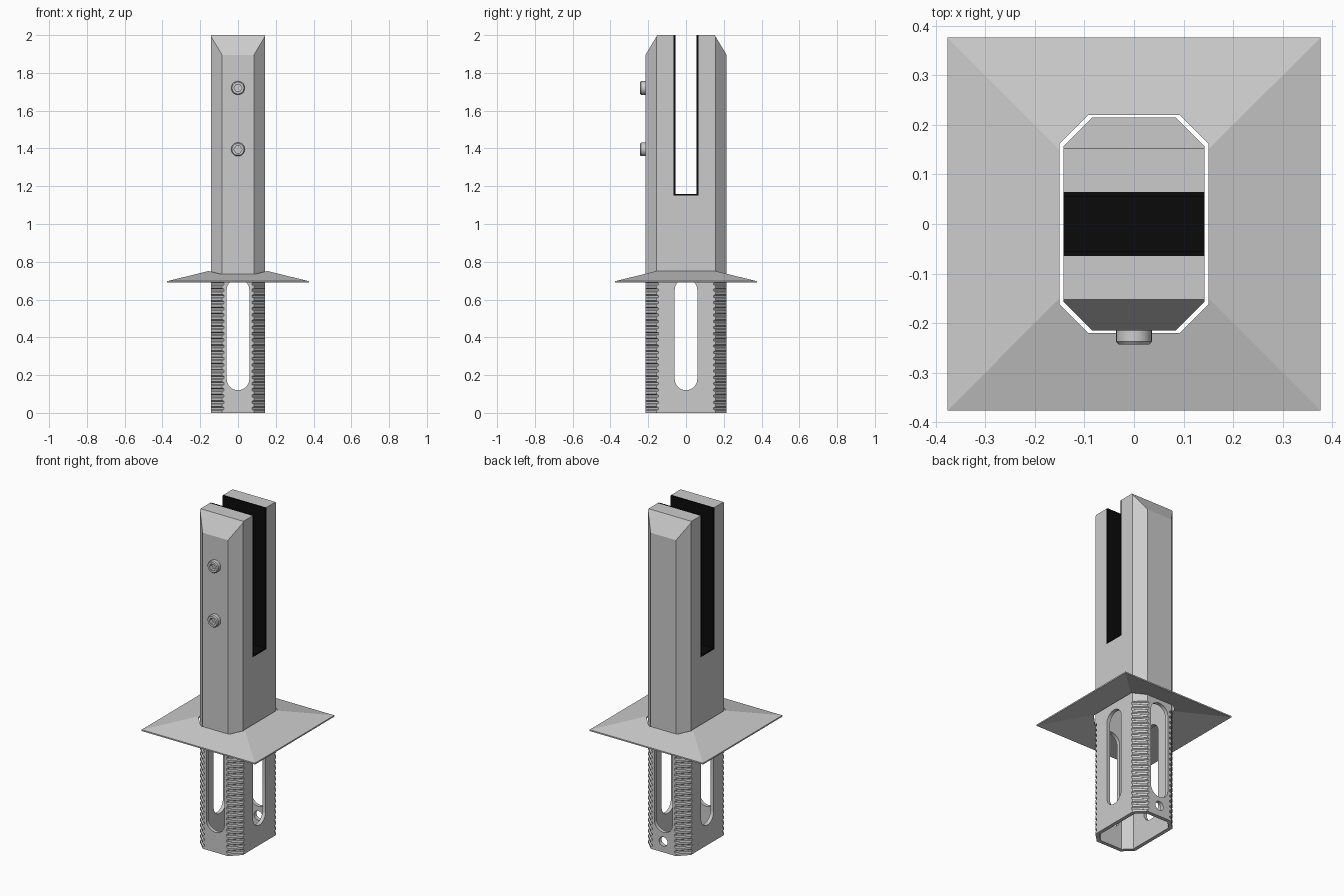
import bpy, bmesh
from math import pi, cos, sin
from mathutils import Matrix

if "Cube" in bpy.data.objects:
    bpy.data.objects.remove(bpy.data.objects["Cube"])


def finish(name, bm):
    bmesh.ops.recalc_face_normals(bm, faces=bm.faces)
    me = bpy.data.meshes.new(name)
    bm.to_mesh(me)
    bm.free()
    ob = bpy.data.objects.new(name, me)
    bpy.context.collection.objects.link(ob)
    return ob


def loft(name, rings):
    """Closed solid through rings of equal point count."""
    bm = bmesh.new()
    vs = [[bm.verts.new(p) for p in r] for r in rings]
    n = len(vs[0])
    for a, b in zip(vs, vs[1:]):
        for i in range(n):
            j = (i + 1) % n
            bm.faces.new((a[i], a[j], b[j], b[i]))
    bm.faces.new(vs[0][::-1])
    bm.faces.new(vs[-1])
    return finish(name, bm)


def prism(name, pts, axis, lo, hi):
    """Extrude a 2D profile along an axis."""
    place = {'x': lambda u, v, t: (t, u, v),
             'y': lambda u, v, t: (u, t, v),
             'z': lambda u, v, t: (u, v, t)}[axis]
    return loft(name, [[place(u, v, t) for u, v in pts] for t in (lo, hi)])


def octagon(a, b, c):
    """Chamfered rectangle, half sizes a and b, chamfer c."""
    return [(a, c - b), (a, b - c), (a - c, b), (c - a, b),
            (-a, b - c), (-a, c - b), (c - a, -b), (a - c, -b)]


def circle(r, n, v=0.0):
    return [(r * cos(2 * pi * i / n), v + r * sin(2 * pi * i / n)) for i in range(n)]


def stadium(r, z0, z1, n=12):
    return ([(r * cos(pi * i / n), z1 - r + r * sin(pi * i / n)) for i in range(n + 1)] +
            [(-r * cos(pi * i / n), z0 + r - r * sin(pi * i / n)) for i in range(n + 1)])


def select(ob):
    bpy.ops.object.select_all(action='DESELECT')
    ob.select_set(True)
    bpy.context.view_layer.objects.active = ob


def cut(ob, cutter):
    cutter.hide_render = True
    m = ob.modifiers.new("cut", 'BOOLEAN')
    m.operation = 'DIFFERENCE'
    m.solver = 'EXACT'
    m.object = cutter
    select(ob)
    bpy.ops.object.modifier_apply(modifier=m.name)
    bpy.data.objects.remove(cutter)


def smooth(ob):
    select(ob)
    bpy.ops.object.shade_smooth_by_angle(angle=pi / 7)


A, B, C = 0.142, 0.215, 0.058

# Post with grooved corners on the buried part
levels = []
for i in range(21):
    z = i * 0.033
    levels += [(z, C), (z + 0.013, C), (z + 0.018, C + 0.011), (z + 0.028, C + 0.011)]
levels += [(0.693, C), (2.0, C)]
post = loft("post", [[(x, y, z) for x, y in octagon(A, B, c)] for z, c in levels])

# Hollow core, long side slots and drain hole
cut(post, prism("core", octagon(A - 0.022, B - 0.022, 0.045), 'z', -0.1, 1.1))
cut(post, prism("slot_x", stadium(0.06, 0.12, 0.71), 'x', -0.5, 0.5))
cut(post, prism("slot_y", stadium(0.06, 0.12, 0.71), 'y', -0.5, 0.5))
cut(post, prism("drain", circle(0.028, 24, 0.065), 'y', 0.1, 0.5))

# Glass channel and sloped top edges
cut(post, prism("channel", [(-0.065, 1.15), (0.065, 1.15), (0.065, 2.2), (-0.065, 2.2)],
                'x', -0.5, 0.5))
for s in (-1, 1):
    cut(post, prism("slope", [(s * 0.152, 2.0), (s * 0.278, 1.79), (s * 0.4, 1.79),
                              (s * 0.4, 2.21), (s * 0.026, 2.21)], 'x', -0.5, 0.5))
smooth(post)

# Black rubber liner in the channel
liner = prism("rubber_liner", [(-0.065, 2.0), (-0.065, 1.15), (0.065, 1.15), (0.065, 2.0),
                               (0.055, 2.0), (0.055, 1.16), (-0.055, 1.16), (-0.055, 2.0)],
              'x', -A, A)
black = bpy.data.materials.new("black_rubber")
black.diffuse_color = (0.003, 0.003, 0.003, 1)
black.use_nodes = True
black.node_tree.nodes["Principled BSDF"].inputs["Base Color"].default_value = black.diffuse_color
liner.data.materials.append(black)

# Cover plate: thin pyramid shell with an opening for the post
bm = bmesh.new()
H, T = 0.376, 0.008
rim = [(-H, -H), (H, -H), (H, H), (-H, H)]
top = [bm.verts.new((x, y, 0.697)) for x, y in rim]
bot = [bm.verts.new((x, y, 0.697 - T)) for x, y in rim]
apex_top = bm.verts.new((0, 0, 0.697 + 0.245 * H))
apex_bot = bm.verts.new((0, 0, 0.697 + 0.245 * H - T))
for i in range(4):
    j = (i + 1) % 4
    bm.faces.new((top[i], top[j], apex_top))
    bm.faces.new((bot[j], bot[i], apex_bot))
    bm.faces.new((bot[i], bot[j], top[j], top[i]))
plate = finish("cover_plate", bm)
cut(plate, prism("opening", octagon(0.15, 0.22, 0.058), 'z', 0.5, 1.0))

# Clamp screws with hexagon sockets
for i, z in enumerate((1.395, 1.72)):
    screw = loft(f"clamp_screw_{i + 1}",
                 [[(x, y, v) for x, v in circle(r, 32, z)]
                  for y, r in ((-0.20, 0.036), (-0.237, 0.036), (-0.243, 0.031))])
    cut(screw, prism("socket", circle(0.021, 6, z), 'y', -0.3, -0.218))
    smooth(screw)
